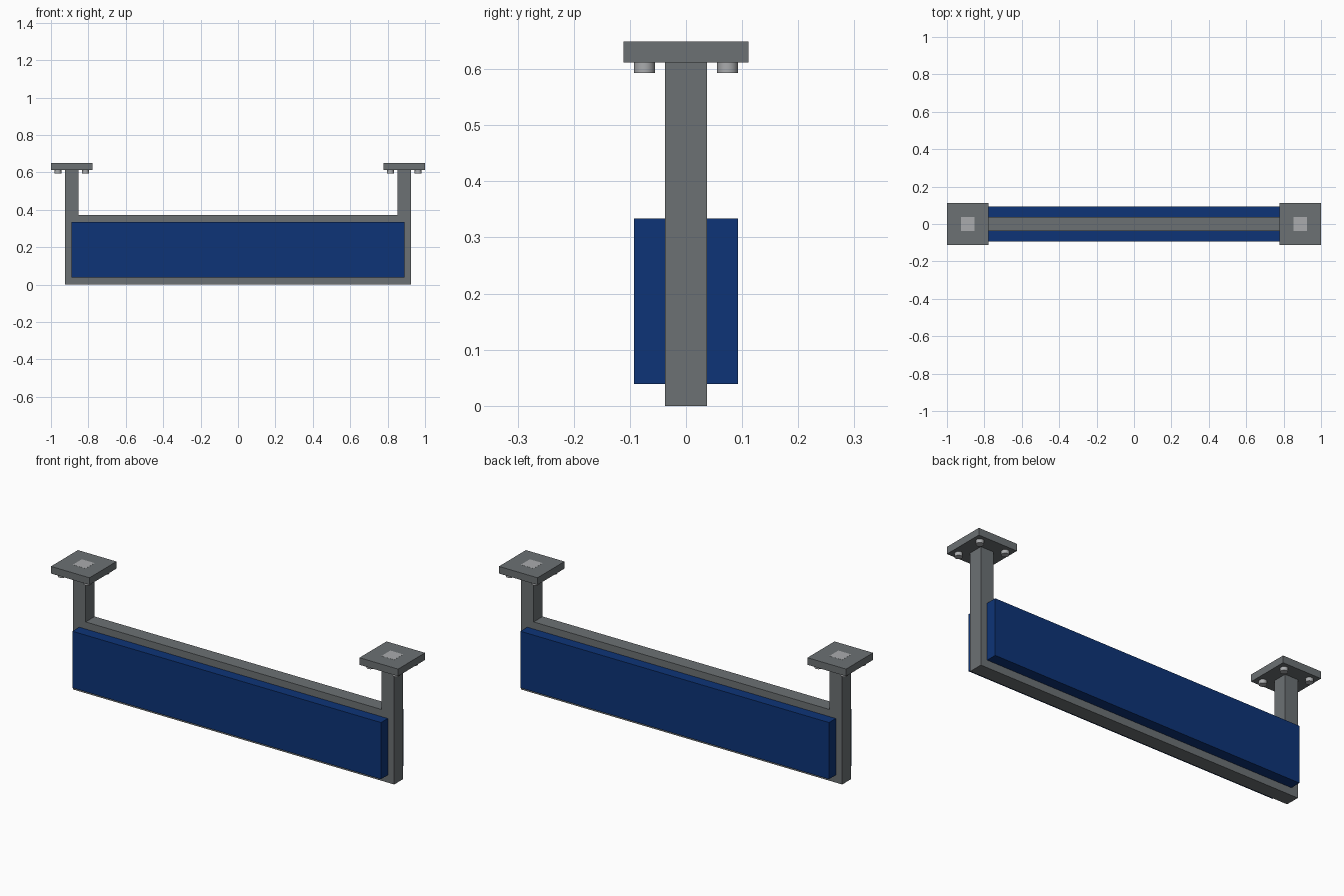
import bpy, bmesh
from mathutils import Matrix

if "Cube" in bpy.data.objects:
    bpy.data.objects.remove(bpy.data.objects["Cube"])


def material(name, rgb):
    m = bpy.data.materials.new(name)
    m.diffuse_color = (*rgb, 1)
    m.use_nodes = True
    m.node_tree.nodes["Principled BSDF"].inputs["Base Color"].default_value = m.diffuse_color
    return m


STEEL = material("grey_painted_steel", (0.150, 0.165, 0.173))
BOLT = material("light_metal", (0.40, 0.41, 0.42))
BLUE = material("blue_panel", (0.004, 0.034, 0.185))


def finish(name, bm, mat):
    me = bpy.data.meshes.new(name)
    bm.to_mesh(me)
    bm.free()
    me.materials.append(mat)
    ob = bpy.data.objects.new(name, me)
    bpy.context.collection.objects.link(ob)
    return ob


def box(name, x, y, z, mat):
    """Box from (min, max) ranges on each axis."""
    bm = bmesh.new()
    bmesh.ops.create_cube(bm, size=1)
    for v in bm.verts:
        v.co = [r[0] if c < 0 else r[1] for r, c in zip((x, y, z), v.co)]
    return finish(name, bm, mat)


def bolt(name, x, y, z0, z1, r):
    bm = bmesh.new()
    bmesh.ops.create_cone(bm, cap_ends=True, segments=24, radius1=r, radius2=r,
                          depth=z1 - z0,
                          matrix=Matrix.Translation((x, y, (z0 + z1) / 2)))
    for f in bm.faces:
        f.smooth = len(f.verts) == 4
    for e in bm.edges:
        e.smooth = all(f.smooth for f in e.link_faces)
    finish(name, bm, BOLT)


H = 0.037          # half width of the square tube
CX = 0.889         # post centre line
PLATE_Z, TOP = 0.612, 0.649

# Horizontal rails between the posts
for name, z in (("bottom_rail", 0.0), ("top_rail", 0.297)):
    box(name, (-CX + H, CX - H), (-H, H), (z, z + 2 * H), STEEL)

# Posts, ceiling plates, tube ends and bolts, one set per side
for side, s in (("left", -1), ("right", 1)):
    c = s * CX
    box(side + "_post", (c - H, c + H), (-H, H), (0, PLATE_Z), STEEL)
    box(side + "_mounting_plate", (c - 0.111, c + 0.111), (-0.111, 0.111),
        (PLATE_Z, TOP), STEEL)
    box(side + "_tube_end", (c - H, c + H), (-H, H), (TOP - 0.002, TOP + 0.0005), BOLT)
    for i in (-1, 1):
        for j in (-1, 1):
            bolt(side + "_bolt", c + i * 0.074, j * 0.074, 0.593, PLATE_Z, 0.0185)

# Sign panels on both faces of the frame
for name, s in (("front_panel", -1), ("back_panel", 1)):
    box(name, (-CX, CX), sorted((s * H, s * 0.093)), (0.039, 0.334), BLUE)
